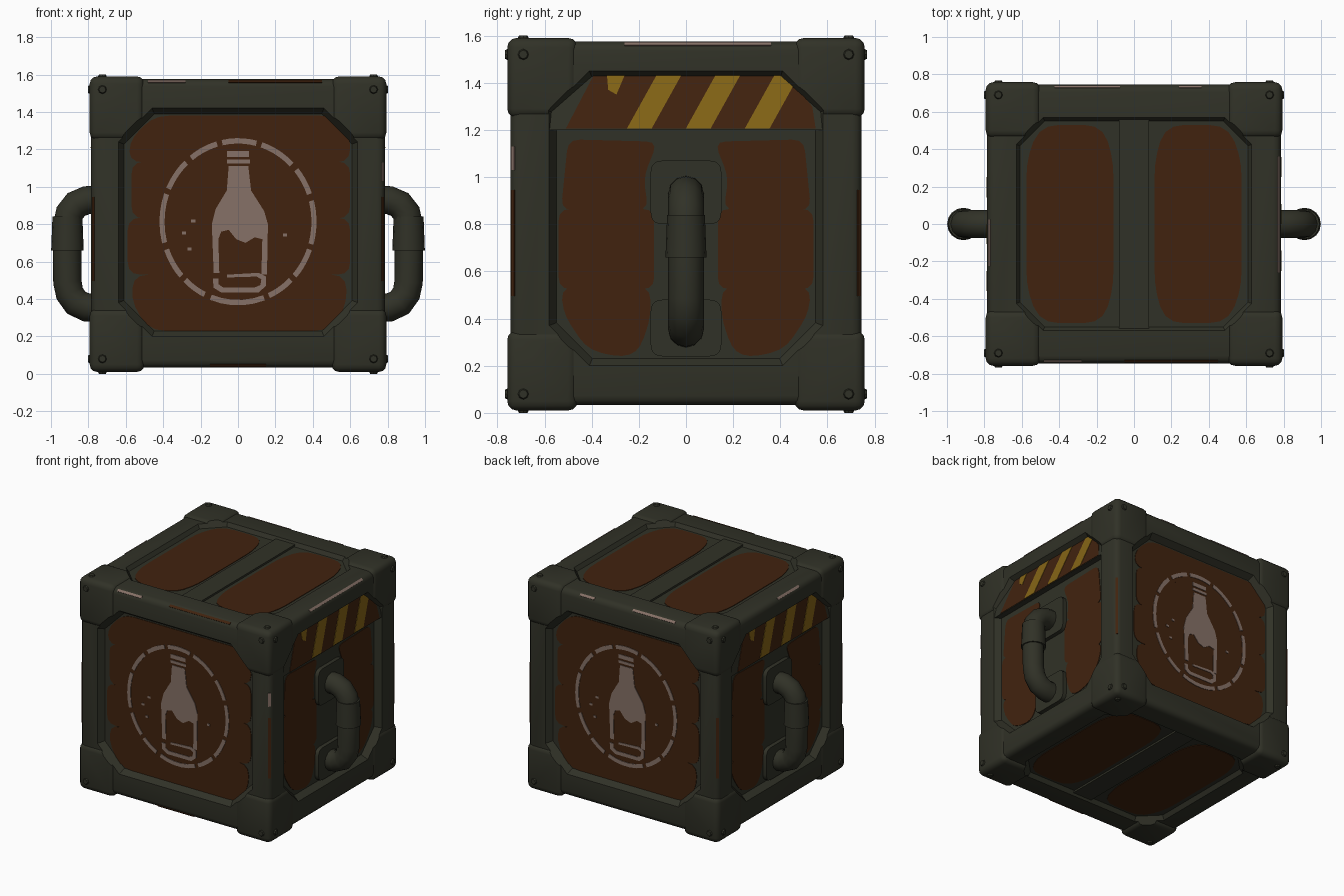
import bpy, bmesh, math
from mathutils import Vector, Matrix

if "Cube" in bpy.data.objects:
    bpy.data.objects.remove(bpy.data.objects["Cube"])


def material(name, rgb):
    m = bpy.data.materials.new(name)
    m.diffuse_color = (*rgb, 1)
    m.use_nodes = True
    m.node_tree.nodes["Principled BSDF"].inputs["Base Color"].default_value = m.diffuse_color
    return m


GREY = material("dark olive grey", (0.030, 0.031, 0.020))
BROWN = material("rust brown", (0.053, 0.0165, 0.0045))
YELLOW = material("hazard yellow", (0.235, 0.13, 0.008))
CREAM = material("worn cream", (0.24, 0.165, 0.135))


def finish(name, bm, mat):
    bmesh.ops.recalc_face_normals(bm, faces=bm.faces)
    me = bpy.data.meshes.new(name)
    bm.to_mesh(me)
    bm.free()
    me.materials.append(mat)
    ob = bpy.data.objects.new(name, me)
    bpy.context.collection.objects.link(ob)
    return ob


def frame(u, v, d, origin):
    """Matrix taking (along, up, outward) on one side of the crate to world."""
    m = Matrix((u, v, d)).transposed().to_4x4()
    m.translation = Vector(origin)
    return m


def prism(bm, M, pts, top, bottom=-0.003, foot=None):
    """Prism on a side; top is a height or a function of (u, v)."""
    h = top if callable(top) else (lambda u, v: top)
    a = [bm.verts.new(M @ Vector((u, v, h(u, v)))) for u, v in pts]
    b = [bm.verts.new(M @ Vector((u, v, bottom))) for u, v in (foot or pts)]
    bm.faces.new(a)
    bm.faces.new(b[::-1])
    for i in range(len(a)):
        j = (i + 1) % len(a)
        bm.faces.new((a[i], b[i], b[j], a[j]))


def plates(name, mat, M, polys, top=0.004, bottom=-0.003):
    bm = bmesh.new()
    for p in polys:
        prism(bm, M, p, top, bottom)
    return finish(name, bm, mat)


def rounded(pts, r):
    out = []
    for i, p in enumerate(pts):
        p, a, b = Vector(p), Vector(pts[i - 1]), Vector(pts[(i + 1) % len(pts)])
        s = p + (a - p).normalized() * min(r, (a - p).length * 0.48)
        e = p + (b - p).normalized() * min(r, (b - p).length * 0.48)
        for t in (0, 0.33, 0.67, 1):
            out.append(tuple(s * (1 - t) ** 2 + p * 2 * t * (1 - t) + e * t * t))
    return out


def rect(u0, v0, u1, v1):
    return [(u0, v0), (u1, v0), (u1, v1), (u0, v1)]


def octagon(hu, v0, v1, c, g=0):
    hu, v0, v1, c = hu + g, v0 - g, v1 + g, c + 0.586 * g
    return [(-hu + c, v0), (hu - c, v0), (hu, v0 + c), (hu, v1 - c),
            (hu - c, v1), (-hu + c, v1), (-hu, v1 - c), (-hu, v0 + c)]


def apply_mod(ob, kind, **settings):
    mod = ob.modifiers.new(kind.lower(), kind)
    for k, v in settings.items():
        setattr(mod, k, v)
    bpy.context.view_layer.objects.active = ob
    bpy.ops.object.modifier_apply(modifier=mod.name)


def boxes(name, mat, items):
    bm = bmesh.new()
    for lo, hi in items:
        lo, hi = Vector(lo), Vector(hi)
        size = Matrix.Diagonal((*[abs(c) for c in hi - lo], 1))
        bmesh.ops.create_cube(bm, size=1, matrix=Matrix.Translation((lo + hi) / 2) @ size)
    return finish(name, bm, mat)


# Side frames: origin lies on each recessed panel floor
X, Y, Z = Vector((1, 0, 0)), Vector((0, 1, 0)), Vector((0, 0, 1))
ENDS = {"front": frame(X, Z, -Y, (0, -0.70, 0)), "back": frame(-X, Z, Y, (0, 0.70, 0))}
SIDES = {"right": frame(Y, Z, X, (0.74, 0, 0)), "left": frame(-Y, Z, -X, (-0.74, 0, 0))}
LIDS = {"top": frame(X, Y, Z, (0, 0, 1.547)), "bottom": frame(X, -Y, -Z, (0, 0, 0.063))}
SHAPES = [(ENDS, (0.64, 0.20, 1.42, 0.18)), (SIDES, (0.58, 0.20, 1.45, 0.17)),
          (LIDS, (0.64, -0.58, 0.58, 0.15))]

# Crate body and corner caps, with tapered octagonal recesses cut in every side
bm = bmesh.new()
for group, shape in SHAPES:
    for M in group.values():
        prism(bm, M, octagon(*shape, 0.03), 0.09, 0, octagon(*shape, -0.03))
cutter = finish("recess_cutter", bm, GREY)
cutter.hide_render = True
body = boxes("crate_body", GREY, [((-0.785, -0.745, 0.033), (0.785, 0.745, 1.575))])
SIGNS = [(a, b, c) for a in (-1, 1) for b in (-1, 1) for c in (-1, 1)]
caps = boxes("corner_caps", GREY, [
    ((a * 0.50, b * 0.46, 0.8 + c * 0.45), (a * 0.793, b * 0.758, 0.8 + c * 0.79))
    for a, b, c in SIGNS])
for ob in (body, caps):
    apply_mod(ob, "BEVEL", width=0.04, segments=3)
    apply_mod(ob, "BOOLEAN", object=cutter, operation="DIFFERENCE", solver="EXACT")
bpy.data.objects.remove(cutter)

# Low rivets on the corner caps
bm = bmesh.new()
for a, b, c in SIGNS:
    for p, n in (((a * 0.793, b * 0.69, 0.8 + c * 0.72), X * a),
                 ((a * 0.725, b * 0.758, 0.8 + c * 0.72), Y * b),
                 ((a * 0.725, b * 0.69, 0.8 + c * 0.79), Z * c)):
        rot = n.to_track_quat("Z", "Y").to_matrix().to_4x4()
        bmesh.ops.create_cone(bm, cap_ends=True, segments=8, radius1=0.028, radius2=0.018,
                              depth=0.02, matrix=Matrix.Translation(p) @ rot)
finish("cap_rivets", bm, GREY)

# Front and back: four painted planks with a stencilled bottle in a dashed ring
planks = [
    rounded([(-0.47, 0.23), (0.49, 0.23), (0.58, 0.36), (0.58, 0.53), (-0.56, 0.53), (-0.57, 0.38)], 0.08),
    rounded(rect(-0.59, 0.53, 0.60, 0.835), 0.07),
    rounded(rect(-0.57, 0.83, 0.60, 1.135), 0.07),
    rounded([(-0.58, 1.13), (0.60, 1.13), (0.60, 1.28), (0.52, 1.38), (-0.45, 1.38), (-0.58, 1.25)], 0.08)]
DASHES = [(76, 102), (106, 128), (133, 156), (160, 195), (200, 222), (226, 244), (249, 290),
          (294, 314), (318, 340), (344, 375), (380, 400), (405, 432)]


def dash(a0, a1):
    angles = [math.radians(a0 + (a1 - a0) * i / 5) for i in range(6)]
    ring = lambda k, t: (k * 0.42 * math.cos(t), 0.813 + k * 0.447 * math.sin(t))
    return [ring(1, t) for t in angles] + [ring(0.935, t) for t in reversed(angles)]


bottle = [
    rect(-0.06, 1.16, 0.06, 1.19), rect(-0.06, 1.125, 0.065, 1.145),
    # neck, shoulders and sides around the blank label
    [(-0.05, 1.11), (0.055, 1.11), (0.07, 0.98), (0.14, 0.87), (0.16, 0.80), (0.155, 0.53),
     (0.125, 0.53), (0.13, 0.72), (0.09, 0.73), (0.04, 0.70), (-0.01, 0.72), (-0.05, 0.77),
     (-0.09, 0.76), (-0.105, 0.72), (-0.10, 0.54), (-0.13, 0.54), (-0.14, 0.80),
     (-0.12, 0.88), (-0.06, 0.98)],
    # base
    [(-0.135, 0.51), (-0.13, 0.46), (-0.09, 0.435), (0.11, 0.435), (0.15, 0.47), (0.15, 0.52),
     (0.11, 0.54), (-0.06, 0.53), (-0.06, 0.515), (0.10, 0.52), (0.125, 0.505), (0.12, 0.475),
     (0.09, 0.462), (-0.08, 0.462), (-0.105, 0.48), (-0.105, 0.51)]]
specks = [rect(u, v, u + 0.022, v + 0.016) for u, v in
          ((-0.25, 0.81), (-0.30, 0.745), (-0.27, 0.66), (0.24, 0.735))]
for side, M in ENDS.items():
    plates(side + "_plank_paint", BROWN, M, planks)
    plates(side + "_bottle_stencil", CREAM, M, bottle + specks + [dash(*d) for d in DASHES], 0.008, 0.002)

# Left and right: painted planks, sloped hazard strip, handle
column = [rounded([(-0.28, 0.235), (-0.20, 0.26), (-0.15, 0.40), (-0.15, 0.535), (-0.53, 0.535),
                   (-0.52, 0.42), (-0.42, 0.27)], 0.06),
          rounded(rect(-0.54, 0.525, -0.135, 0.865), 0.05),
          rounded([(-0.53, 0.86), (-0.16, 0.86), (-0.18, 1.0), (-0.12, 1.15), (-0.50, 1.16)], 0.05)]
column += [[(-u, v) for u, v in reversed(p)] for p in column]
slope = lambda u, v: 0.043 - (v - 1.2) * 0.15
strip = [(-0.58, 1.20), (0.58, 1.20), (0.58, 1.28), (0.41, 1.45), (-0.41, 1.45), (-0.58, 1.28)]
strip_paint = [(-0.51, 1.205), (0.55, 1.205), (0.535, 1.30), (0.42, 1.435), (-0.39, 1.435)]
stripes = [[(b, 1.207), (b + 0.105, 1.207), (b + 0.23, 1.432), (b + 0.125, 1.432)]
           for b in (-0.25, 0.0, 0.25)]
stripes.append([(-0.33, 1.37), (-0.295, 1.35), (-0.26, 1.432), (-0.335, 1.432)])
pads = [rounded(rect(-0.15, 0.80, 0.15, 1.07), 0.05), rounded(rect(-0.15, 0.24, 0.15, 0.48), 0.05)]
PATH = [(0, 0.93), (0.07, 0.928), (0.125, 0.905), (0.16, 0.86), (0.172, 0.80), (0.174, 0.64),
        (0.172, 0.49), (0.16, 0.43), (0.125, 0.38), (0.07, 0.355), (0, 0.352)]
for side, M in SIDES.items():
    plates(side + "_plank_paint", BROWN, M, column)
    plates(side + "_hazard_strip", GREY, M, [strip], slope)
    plates(side + "_hazard_paint", BROWN, M, [strip_paint], lambda u, v: slope(u, v) + 0.003)
    plates(side + "_hazard_stripes", YELLOW, M, stripes, lambda u, v: slope(u, v) + 0.006)
    plates(side + "_handle_pads", GREY, M, pads, 0.03)
    # bent pipe handle
    cu = bpy.data.curves.new(side + "_handle", "CURVE")
    cu.dimensions, cu.bevel_depth, cu.bevel_resolution = "3D", 0.076, 4
    sp = cu.splines.new("POLY")
    sp.points.add(len(PATH) - 1)
    for p, (d, v) in zip(sp.points, PATH):
        p.co = (*(M @ Vector((0, v, d))), 1)
    tmp = bpy.data.objects.new("handle_path", cu)
    bpy.context.collection.objects.link(tmp)
    me = bpy.data.meshes.new_from_object(tmp.evaluated_get(bpy.context.evaluated_depsgraph_get()))
    bpy.data.objects.remove(tmp)
    bm = bmesh.new()
    bm.from_mesh(me)
    finish(side + "_handle", bm, GREY)
    # grip sleeve
    bm = bmesh.new()
    bmesh.ops.create_cone(bm, cap_ends=True, segments=16, radius1=0.087, radius2=0.08, depth=0.18,
                          matrix=Matrix.Translation(M @ Vector((0, 0.75, 0.172))))
    finish(side + "_handle_sleeve", bm, GREY)

# Top and bottom: two painted panels with a centre bar
panel = rounded([(0.17, -0.53), (0.50, -0.53), (0.575, -0.35), (0.575, 0.35), (0.50, 0.53),
                 (0.17, 0.53), (0.11, 0.35), (0.11, -0.35)], 0.10)
for side, M in LIDS.items():
    plates(side + "_panel_paint", BROWN, M, [panel, [(-u, v) for u, v in reversed(panel)]])
    plates(side + "_centre_bar", GREY, M, [rect(-0.08, -0.57, 0.08, 0.57)], 0.014)


# Worn strips along the rounded crate edges: (edge direction, corner point, length)
def wear(name, mat, items):
    bm = bmesh.new()
    for a, p, length in items:
        n = Vector(p) - Vector((0, 0, 0.804))
        n = Vector([0 if a[i] else math.copysign(1, n[i]) for i in range(3)]).normalized()
        M = frame(a, n.cross(a), n, Vector(p) - n * 0.0165)
        bmesh.ops.create_cube(bm, size=1, matrix=M @ Matrix.Diagonal((length, 0.018, 0.006, 1)))
    finish(name, bm, mat)


wear("cream_edge_wear", CREAM, [
    (Y, (0.785, 0.05, 1.575), 0.62), (X, (-0.38, -0.745, 1.575), 0.2),
    (Y, (-0.785, -0.1, 1.575), 0.25), (X, (-0.25, 0.745, 1.575), 0.35),
    (X, (0.3, 0.745, 1.575), 0.12), (Z, (0.785, -0.745, 1.08), 0.1)])
wear("brown_edge_wear", BROWN, [
    (Z, (a * 0.785, b * 0.745, 0.72), 0.45) for a in (-1, 1) for b in (-1, 1)]
    + [(X, (0.2, -0.745, 1.575), 0.5), (X, (0, -0.745, 0.033), 0.3)])

# Smooth shading with sharp edges kept
for ob in bpy.context.collection.objects:
    ob.select_set(True)
bpy.context.view_layer.objects.active = body
bpy.ops.object.shade_smooth_by_angle(angle=math.radians(35))
